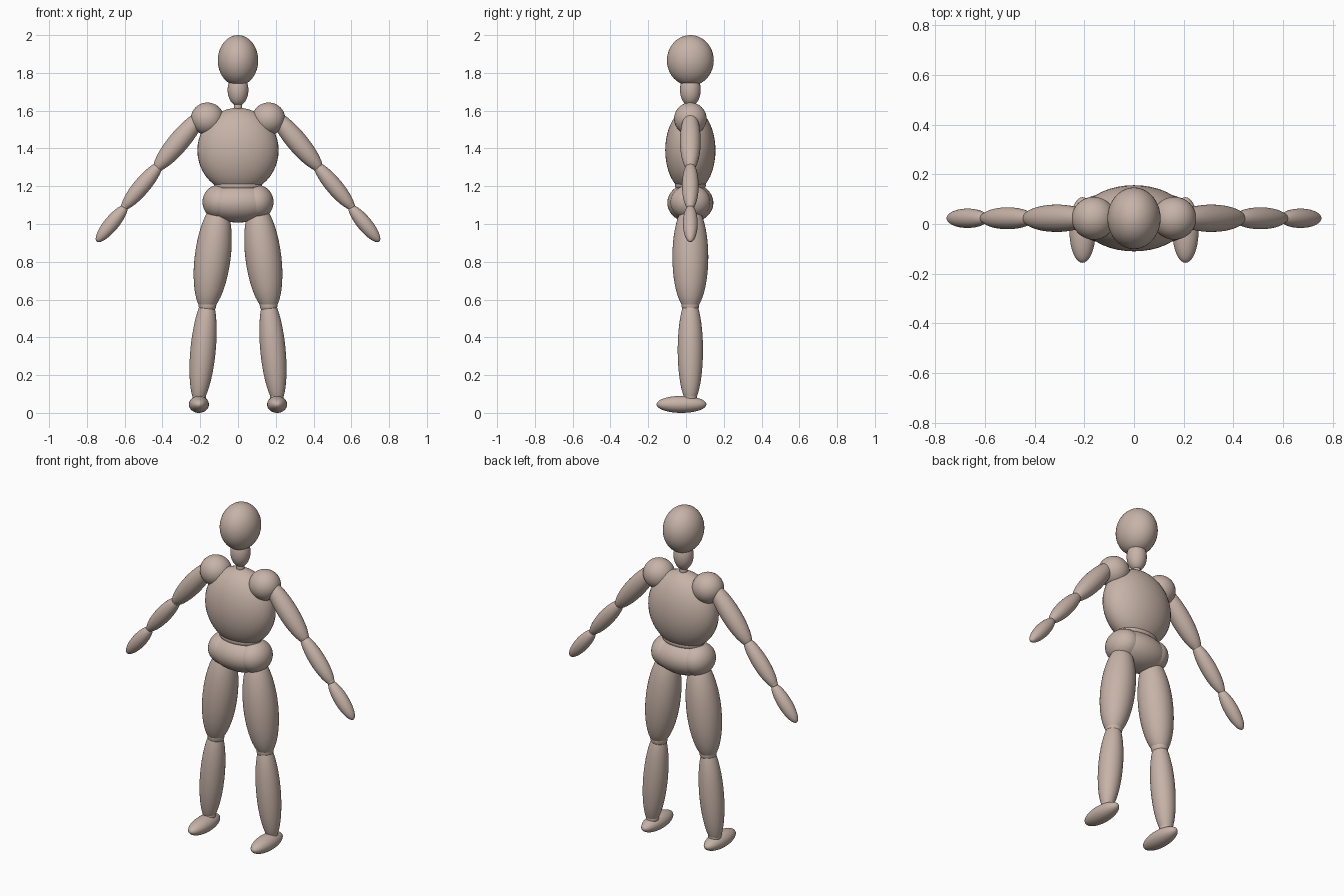
import bpy
from mathutils import Vector

cube = bpy.data.objects.get("Cube")
if cube:
    bpy.data.objects.remove(cube, do_unlink=True)

Y = 0.023  # body's central plane in depth

clay = bpy.data.materials.new("warm clay")
clay.use_nodes = True
colour = (0.57, 0.45, 0.39, 1)
clay.diffuse_color = colour
clay.node_tree.nodes["Principled BSDF"].inputs["Base Color"].default_value = colour


def ellipsoid(name, centre, radii, axis=(0, 0, 1)):
    """Smooth ellipsoid whose local z follows the given axis."""
    bpy.ops.mesh.primitive_uv_sphere_add(segments=40, ring_count=24, location=centre)
    ob = bpy.context.object
    ob.name = name
    ob.scale = radii
    if tuple(axis) != (0, 0, 1):
        ob.rotation_euler = Vector((0, 0, 1)).rotation_difference(Vector(axis)).to_euler()
    ob.data.materials.append(clay)
    bpy.ops.object.shade_smooth()
    return ob


def limb(name, side, start, end, radius):
    """Spindle between two (x, z) points, mirrored by side."""
    a = Vector((side * start[0], Y, start[1]))
    b = Vector((side * end[0], Y, end[1]))
    ellipsoid(name, (a + b) / 2, (radius, radius, (b - a).length / 2), a - b)


# Head, neck and trunk
ellipsoid("head", (0, Y, 1.866), (0.107, 0.124, 0.134))
ellipsoid("neck", (0, Y, 1.71), (0.055, 0.055, 0.085))
ellipsoid("neck_base", (0, Y, 1.62), (0.022, 0.022, 0.04))
ellipsoid("chest", (0, Y, 1.39), (0.215, 0.133, 0.225))
ellipsoid("waist", (0, Y, 1.205), (0.128, 0.082, 0.045))
ellipsoid("pelvis", (0, Y, 1.112), (0.188, 0.122, 0.104))

for side, label in ((1, "left"), (-1, "right")):
    # Hip lobe gives the pelvis its blunt ends
    ellipsoid(label + "_hip", (side * 0.098, Y, 1.116), (0.09, 0.106, 0.092))

    # Arm
    ellipsoid(label + "_shoulder", (side * 0.162, Y, 1.557), (0.088, 0.086, 0.086))
    limb(label + "_upper_arm", side, (0.18, 1.595), (0.442, 1.282), 0.055)
    ellipsoid(label + "_elbow", (side * 0.42, Y, 1.307), (0.028, 0.028, 0.028))
    limb(label + "_forearm", side, (0.405, 1.325), (0.612, 1.078), 0.044)
    ellipsoid(label + "_wrist", (side * 0.597, Y, 1.096), (0.022, 0.022, 0.022))
    limb(label + "_hand", side, (0.59, 1.098), (0.748, 0.907), 0.039)

    # Leg
    limb(label + "_thigh", side, (0.098, 1.115), (0.17, 0.535), 0.095)
    ellipsoid(label + "_knee", (side * 0.162, Y, 0.572), (0.047, 0.047, 0.05))
    limb(label + "_calf", side, (0.158, 0.62), (0.212, 0.045), 0.067)
    ellipsoid(label + "_ankle", (side * 0.206, Y, 0.085), (0.036, 0.036, 0.035))
    ellipsoid(label + "_foot", (side * 0.207, -0.024, 0.045), (0.053, 0.132, 0.045))
